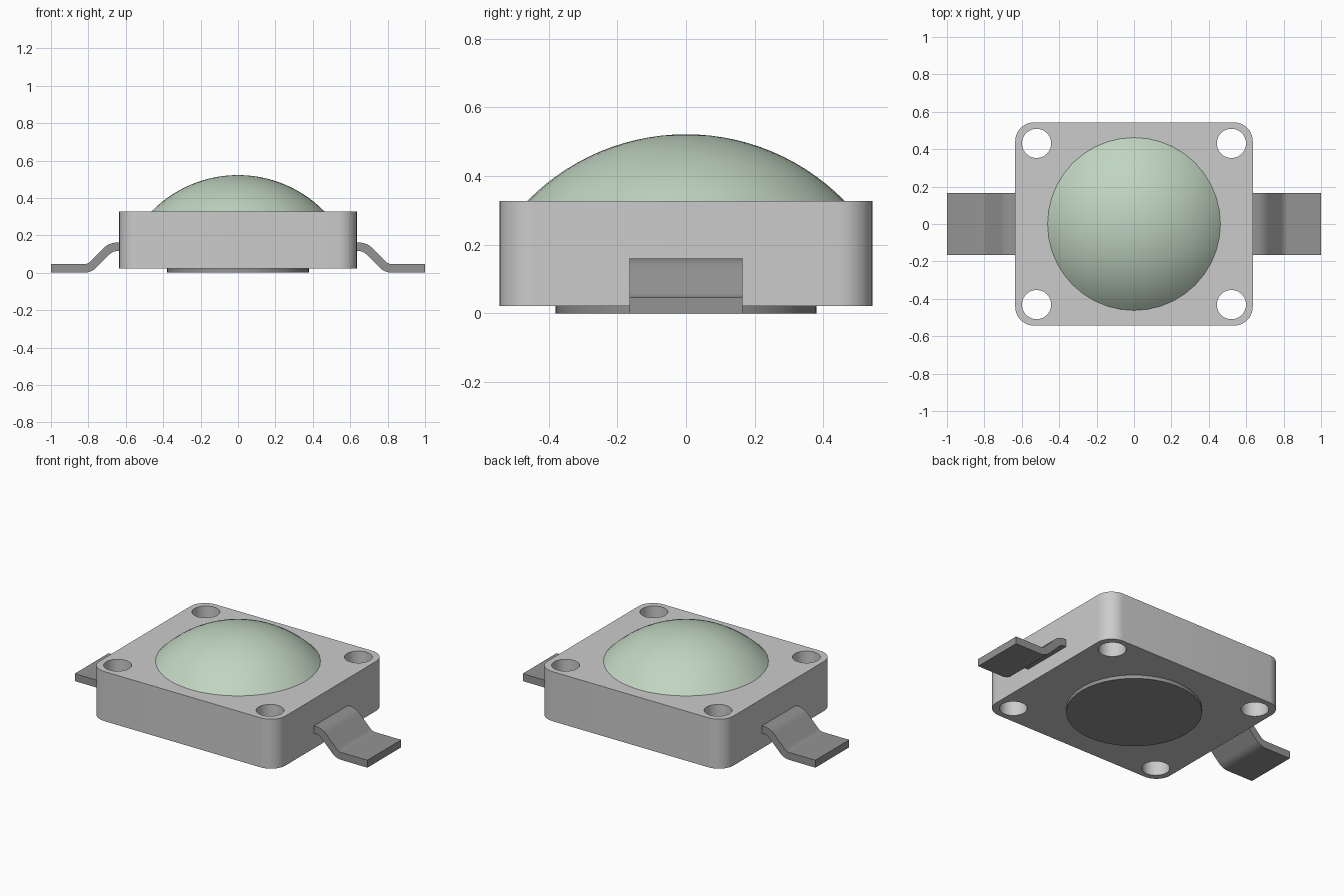
import bpy
import bmesh
from math import sin, cos, pi, asin, radians
from mathutils import Matrix, Vector

cube = bpy.data.objects.get("Cube")
if cube:
    bpy.data.objects.remove(cube, do_unlink=True)


def material(name, rgb):
    mat = bpy.data.materials.new(name)
    mat.use_nodes = True
    mat.diffuse_color = (*rgb, 1)
    mat.node_tree.nodes["Principled BSDF"].inputs["Base Color"].default_value = (*rgb, 1)
    return mat


housing_grey = material("housing light grey", (0.60, 0.60, 0.60))
metal_grey = material("metal mid grey", (0.295, 0.295, 0.295))
lens_green = material("lens pale green", (0.53, 0.66, 0.53))


def make_object(name, bm, mat):
    bmesh.ops.recalc_face_normals(bm, faces=bm.faces)
    mesh = bpy.data.meshes.new(name)
    bm.to_mesh(mesh)
    bm.free()
    mesh.materials.append(mat)
    obj = bpy.data.objects.new(name, mesh)
    bpy.context.collection.objects.link(obj)
    return obj


def activate(obj):
    bpy.ops.object.select_all(action='DESELECT')
    obj.select_set(True)
    bpy.context.view_layer.objects.active = obj


def smooth(obj):
    activate(obj)
    bpy.ops.object.shade_smooth_by_angle(angle=radians(30))


def prism(outline, offset):
    """Extrude a closed outline of 3D points along an offset."""
    bm = bmesh.new()
    face = bm.faces.new([bm.verts.new(p) for p in outline])
    grown = bmesh.ops.extrude_face_region(bm, geom=[face], use_keep_orig=True)
    moved = [v for v in grown["geom"] if isinstance(v, bmesh.types.BMVert)]
    bmesh.ops.translate(bm, verts=moved, vec=offset)
    return bm


def cylinder(bm, radius, z0, z1, x=0, y=0):
    bmesh.ops.create_cone(bm, cap_ends=True, segments=48, radius1=radius, radius2=radius,
                          depth=z1 - z0, matrix=Matrix.Translation((x, y, (z0 + z1) / 2)))


# Housing: rounded rectangular block
HALF_X, HALF_Y, BOTTOM, TOP, CORNER = 0.635, 0.543, 0.022, 0.328, 0.1
outline = []
for quarter, (sx, sy) in enumerate([(1, 1), (-1, 1), (-1, -1), (1, -1)]):
    for i in range(11):
        a = (quarter + i / 10) * pi / 2
        outline.append((sx * (HALF_X - CORNER) + CORNER * cos(a),
                        sy * (HALF_Y - CORNER) + CORNER * sin(a), BOTTOM))
housing = make_object("housing", prism(outline, (0, 0, TOP - BOTTOM)), housing_grey)

# Four mounting holes through the corners
bm = bmesh.new()
for sx in (-1, 1):
    for sy in (-1, 1):
        cylinder(bm, 0.078, -0.2, 0.6, sx * 0.521, sy * 0.431)
cutter = make_object("hole_cutter", bm, housing_grey)
cutter.hide_render = True
holes = housing.modifiers.new("holes", 'BOOLEAN')
holes.operation = 'DIFFERENCE'
holes.solver = 'EXACT'
holes.object = cutter
activate(housing)
bpy.ops.object.modifier_apply(modifier="holes")
bpy.data.objects.remove(cutter, do_unlink=True)
smooth(housing)

# Heat pad under the housing
bm = bmesh.new()
cylinder(bm, 0.38, 0, 0.03)
smooth(make_object("heat_pad", bm, metal_grey))

# Lens: shallow spherical cap, spun from an arc
RIM, RISE = 0.462, 0.194
ball = (RIM ** 2 + RISE ** 2) / (2 * RISE)
edge = asin(RIM / ball)
bm = bmesh.new()
arc = [bm.verts.new((ball * sin(edge * i / 14), 0, TOP + RISE - ball * (1 - cos(edge * i / 14))))
       for i in range(15)]
edges = [bm.edges.new(pair) for pair in zip(arc, arc[1:])]
bmesh.ops.spin(bm, geom=arc + edges, cent=(0, 0, 0), axis=(0, 0, 1), angle=2 * pi, steps=40)
bmesh.ops.remove_doubles(bm, verts=bm.verts, dist=0.0005)
bmesh.ops.holes_fill(bm, edges=[e for e in bm.edges if e.is_boundary], sides=0)
smooth(make_object("lens", bm, lens_green))

# Leads: bent metal strips, following a centre line with two 45 degree bends
THICK, WIDTH, BEND = 0.046, 0.33, 0.07
START, HIGH, LOW, TIP = 0.65, 0.138, THICK / 2, 1.0
SHIFT = HIGH - LOW + 2 * BEND * (cos(pi / 4) + sin(pi / 4) - 1)
path = [(0.6, HIGH, 0)]
steps = [i / 8 * pi / 4 for i in range(9)]
path += [(START + BEND * sin(a), HIGH - BEND * (1 - cos(a)), a) for a in steps]
path += [(START + SHIFT - BEND * sin(a), LOW + BEND * (1 - cos(a)), a) for a in reversed(steps)]
path.append((TIP, LOW, 0))


def lead(name, side):
    def edge_line(d):
        return [Vector((side * (x + d * sin(a)), -WIDTH / 2, z + d * cos(a))) for x, z, a in path]
    strip = edge_line(THICK / 2) + edge_line(-THICK / 2)[::-1]
    smooth(make_object(name, prism(strip, (0, WIDTH, 0)), metal_grey))


lead("left_lead", 1)
lead("right_lead", -1)
